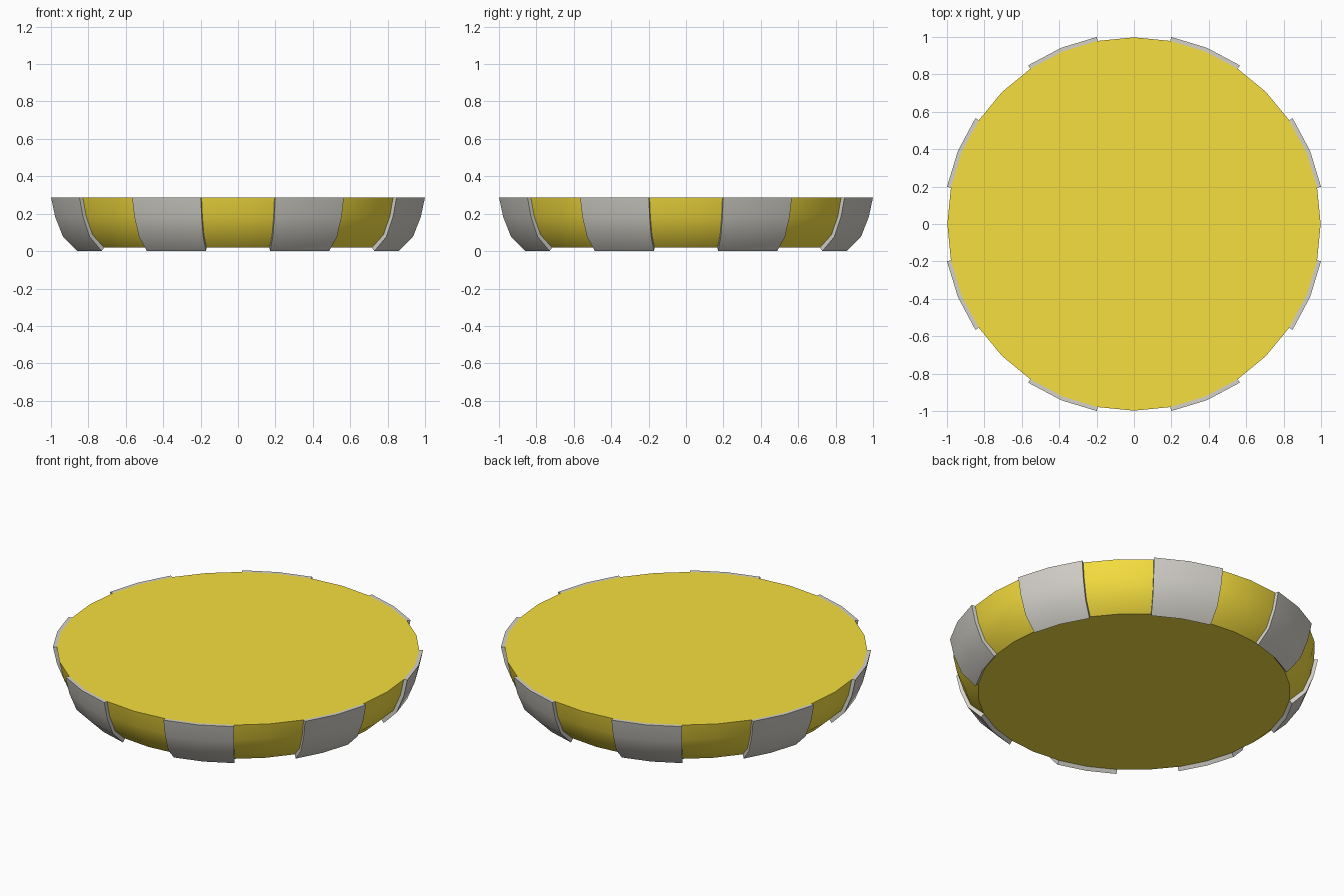
import bpy, bmesh
from math import cos, sin, pi

if "Cube" in bpy.data.objects:
    bpy.data.objects.remove(bpy.data.objects["Cube"])

SEG = 32
STEP = 2 * pi / SEG

# (radius, height) profiles, from bottom to top
BOWL = [(0.861, 0.019), (0.935, 0.087), (0.977, 0.188), (0.998, 0.288)]
SHELL = [(0.877, 0.0), (0.954, 0.077), (0.997, 0.184), (1.0195, 0.288)]


def material(name, colour):
    mat = bpy.data.materials.new(name)
    mat.diffuse_color = (*colour, 1)
    mat.use_nodes = True
    mat.node_tree.nodes["Principled BSDF"].inputs["Base Color"].default_value = mat.diffuse_color
    return mat


def ring(bm, profile, index):
    a = index * STEP
    return [bm.verts.new((r * cos(a), r * sin(a), z)) for r, z in profile]


def finish(bm, name, mat):
    bmesh.ops.recalc_face_normals(bm, faces=bm.faces[:])
    mesh = bpy.data.meshes.new(name)
    bm.to_mesh(mesh)
    bm.free()
    mesh.materials.append(mat)
    obj = bpy.data.objects.new(name, mesh)
    bpy.context.collection.objects.link(obj)
    bpy.ops.object.select_all(action='DESELECT')
    obj.select_set(True)
    bpy.context.view_layer.objects.active = obj
    bpy.ops.object.shade_smooth_by_angle(angle=0.6)


yellow = material("yellow", (0.93, 0.74, 0.05))
grey = material("warm_grey", (0.66, 0.64, 0.59))

# Solid bowl-shaped body with flat top and bottom
bm = bmesh.new()
cols = [ring(bm, BOWL, i) for i in range(SEG)]
for i in range(SEG):
    a, b = cols[i], cols[(i + 1) % SEG]
    for j in range(len(BOWL) - 1):
        bm.faces.new((a[j], b[j], b[j + 1], a[j + 1]))
bm.faces.new([c[-1] for c in cols])
bm.faces.new([c[0] for c in reversed(cols)])
finish(bm, "body", yellow)

# Eight raised plates around the side, two segments wide each
section = SHELL + BOWL[::-1]
n = len(section)
for k in range(8):
    bm = bmesh.new()
    cols = [ring(bm, section, 4 * k + 1 + i) for i in range(3)]
    for a, b in zip(cols, cols[1:]):
        for j in range(n):
            bm.faces.new((a[j], b[j], b[(j + 1) % n], a[(j + 1) % n]))
    # End caps as quads between the outer and inner profile
    for c in (cols[0], cols[-1]):
        for j in range(len(SHELL) - 1):
            bm.faces.new((c[j], c[j + 1], c[n - 2 - j], c[n - 1 - j]))
    finish(bm, f"side_plate_{k + 1}", grey)
